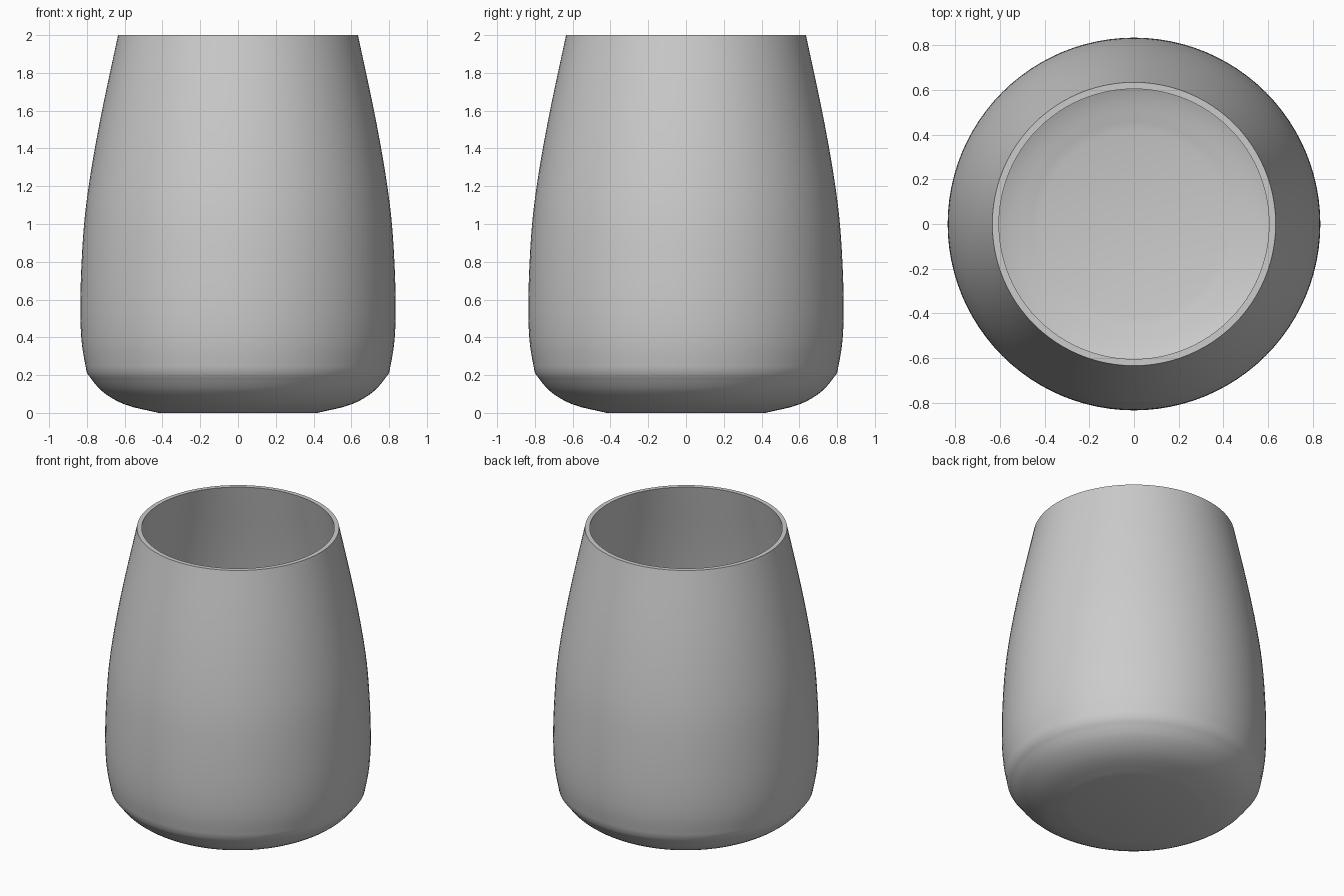
import bpy, bmesh
from math import radians, tau
from mathutils import Vector
from mathutils.geometry import interpolate_bezier

cube = bpy.data.objects.get("Cube")
if cube:
    bpy.data.objects.remove(cube, do_unlink=True)

WALL = 0.03
SEGMENTS = 96


def smooth_path(points, steps=5):
    """Pass a smooth curve through the (radius, height) points."""
    pts = [Vector(p) for p in points]
    path = [pts[0]]
    for i in range(len(pts) - 1):
        a, b = pts[i], pts[i + 1]
        before, after = pts[max(i - 1, 0)], pts[min(i + 2, len(pts) - 1)]
        reach = (b - a).length / 3
        h1 = a + (b - before).normalized() * reach
        h2 = b - (after - a).normalized() * reach
        path += interpolate_bezier(a, h1, h2, b, steps)[1:]
    return path


def offset_inward(path, distance):
    """Shift the profile toward the axis to make the inner wall."""
    result = []
    for i, p in enumerate(path):
        along = path[min(i + 1, len(path) - 1)] - path[max(i - 1, 0)]
        along.normalize()
        result.append(p + Vector((-along.y, along.x)) * distance)
    return result


# Outer profile: rounded base, then the tapering wall
base = smooth_path([(0.42, 0), (0.6, 0.045), (0.72, 0.115), (0.8, 0.21)])
wall = smooth_path([(0.8, 0.21), (0.826, 0.36), (0.835, 0.54), (0.828, 0.8),
                    (0.81, 1.05), (0.775, 1.3), (0.72, 1.6), (0.635, 2)])
outer = base + wall[1:]

# Inner profile ends level with the rim
inner = offset_inward(outer, WALL)
inner[0] = Vector((0.42, WALL))
inner[-1] = Vector((outer[-1].x - WALL, 2))

# Spin the closed cross-section around the vertical axis
section = [Vector((0, 0))] + outer + inner[::-1] + [Vector((0, WALL))]
bm = bmesh.new()
verts = [bm.verts.new((p.x, 0, p.y)) for p in section]
edges = [bm.edges.new(pair) for pair in zip(verts, verts[1:])]
bmesh.ops.spin(bm, geom=verts + edges, cent=(0, 0, 0), axis=(0, 0, 1),
               angle=tau, steps=SEGMENTS, use_merge=True)
bmesh.ops.remove_doubles(bm, verts=bm.verts, dist=0.0005)
bmesh.ops.recalc_face_normals(bm, faces=bm.faces)
mesh = bpy.data.meshes.new("cup")
bm.to_mesh(mesh)
bm.free()
cup = bpy.data.objects.new("cup", mesh)
bpy.context.collection.objects.link(cup)

# Plain light grey finish
grey = bpy.data.materials.new("light grey")
grey.use_nodes = True
color = (0.6, 0.6, 0.6, 1)
grey.diffuse_color = color
grey.node_tree.nodes["Principled BSDF"].inputs["Base Color"].default_value = color
mesh.materials.append(grey)

bpy.context.view_layer.objects.active = cup
cup.select_set(True)
bpy.ops.object.shade_smooth_by_angle(angle=radians(35))
